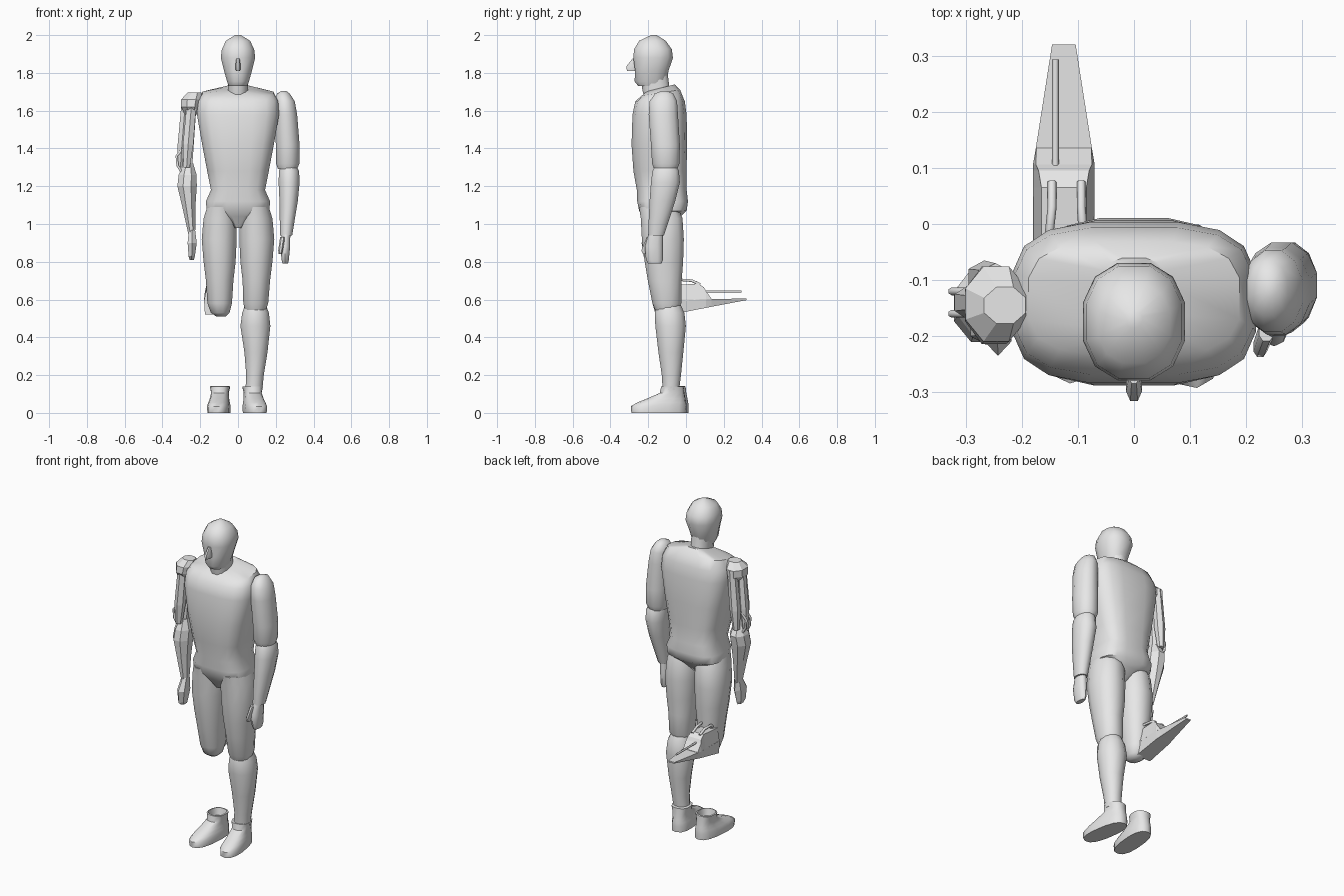
import bpy, bmesh, math
from mathutils import Matrix

grey = bpy.data.materials.new("plain grey")
grey.diffuse_color = (0.8, 0.8, 0.8, 1)


def finish(name, bm, smooth=True, angle=50):
    bmesh.ops.recalc_face_normals(bm, faces=bm.faces)
    me = bpy.data.meshes.new(name)
    bm.to_mesh(me)
    bm.free()
    ob = bpy.data.objects.new(name, me)
    bpy.context.collection.objects.link(ob)
    me.materials.append(grey)
    if smooth:
        bpy.ops.object.select_all(action='DESELECT')
        ob.select_set(True)
        bpy.context.view_layer.objects.active = ob
        bpy.ops.object.shade_smooth_by_angle(angle=math.radians(angle))
    return ob


def bridge(bm, rings):
    for a, b in zip(rings, rings[1:]):
        n = len(a)
        for i in range(n):
            bm.faces.new((a[i], a[(i + 1) % n], b[(i + 1) % n], b[i]))
    bm.faces.new(rings[0])
    bm.faces.new(rings[-1])


def loft(name, rows, n=12, p=2.3, smooth=True, angle=50, turn=0, pivot=(0, 0)):
    """Stack of rounded rings: z, x0, x1, y0, y1 and optional tilt."""
    bm = bmesh.new()
    rings = []
    for z, x0, x1, y0, y1, *tilt in rows:
        ring = []
        for i in range(n):
            t = 2 * math.pi * (i + 0.5) / n
            c, s = math.cos(t), math.sin(t)
            u = math.copysign(abs(c) ** (2 / p), c)
            v = math.copysign(abs(s) ** (2 / p), s) * (y1 - y0) / 2
            ring.append(bm.verts.new(((x0 + x1) / 2 + u * (x1 - x0) / 2, (y0 + y1) / 2 + v,
                                      z + (tilt[0] * v if tilt else 0))))
        rings.append(ring)
    bridge(bm, rings)
    if turn:
        m = Matrix.Translation((*pivot, 0)) @ Matrix.Rotation(math.radians(turn), 4, 'Z')
        bmesh.ops.transform(bm, verts=bm.verts, matrix=m @ Matrix.Translation((-pivot[0], -pivot[1], 0)))
    return finish(name, bm, smooth, angle)


def block(name, cx, rows):
    """Flat-sided loft along y: y, bottom half width, top half width, z0, z1."""
    bm = bmesh.new()
    bridge(bm, [[bm.verts.new(q) for q in ((cx - b, y, z0), (cx + b, y, z0), (cx + t, y, z1), (cx - t, y, z1))]
                for y, b, t, z0, z1 in rows])
    return finish(name, bm, False)


def rod(name, pts, r):
    cu = bpy.data.curves.new(name, 'CURVE')
    cu.dimensions = '3D'
    cu.bevel_depth, cu.bevel_resolution, cu.use_fill_caps = r, 1, True
    sp = cu.splines.new('POLY')
    sp.points.add(len(pts) - 1)
    for q, co in zip(sp.points, pts):
        q.co = (*co, 1)
    ob = bpy.data.objects.new(name, cu)
    bpy.context.collection.objects.link(ob)
    cu.materials.append(grey)


# Head, neck and nose
loft("head", [(1.73, -.05, .05, -.255, -.12), (1.755, -.06, .06, -.275, -.10), (1.81, -.076, .076, -.272, -.09),
              (1.88, -.094, .094, -.282, -.066), (1.925, -.088, .088, -.278, -.072),
              (1.97, -.066, .066, -.25, -.105), (2.0, -.015, .015, -.185, -.155)], n=12)
loft("neck", [(1.65, -.056, .056, -.22, -.07), (1.72, -.054, .054, -.235, -.085), (1.80, -.058, .058, -.245, -.095)])
loft("nose", [(1.81, -.012, .012, -.315, -.25), (1.835, -.015, .015, -.318, -.25), (1.875, -.010, .010, -.285, -.25)],
     n=8)

# Torso with pelvis wedge
loft("torso", [(.98, -.02, .02, -.20, -.08), (1.04, -.09, .09, -.235, -.025), (1.07, -.168, .168, -.25, .005),
               (1.12, -.172, .172, -.26, .012), (1.18, -.145, .145, -.262, .005), (1.28, -.165, .165, -.28, .004),
               (1.42, -.192, .192, -.29, .008), (1.58, -.22, .22, -.285, .005), (1.65, -.215, .215, -.27, -.005),
               (1.695, -.19, .19, -.235, -.03, .15), (1.72, -.06, .06, -.21, -.06, .25)], n=16, p=3.2, angle=45)

# Natural left arm
loft("left_upper_arm", [(1.29, .21, .315, -.17, -.045), (1.32, .20, .327, -.182, -.032), (1.42, .198, .328, -.188, -.03),
                        (1.58, .193, .315, -.20, -.04), (1.65, .193, .302, -.195, -.045),
                        (1.69, .205, .275, -.165, -.065), (1.705, .23, .255, -.13, -.10)], p=2.1)
loft("left_forearm", [(.94, .222, .288, -.20, -.115), (1.0, .22, .298, -.20, -.095), (1.12, .218, .318, -.195, -.055),
                      (1.22, .213, .328, -.188, -.03), (1.28, .215, .325, -.18, -.035),
                      (1.31, .225, .31, -.165, -.05)], p=2.1)
loft("left_hand", [(.79, .235, .265, -.20, -.13), (.81, .23, .27, -.212, -.122), (.88, .222, .277, -.218, -.122),
                   (.95, .23, .278, -.198, -.122)], n=10)
loft("left_thumb", [(.84, .215, .232, -.228, -.20), (.86, .212, .238, -.238, -.20), (.93, .222, .25, -.21, -.17)], n=8)

# Faceted right arm
loft("right_shoulder", [(1.58, -.285, -.205, -.19, -.10), (1.62, -.305, -.195, -.22, -.07),
                        (1.66, -.305, -.186, -.215, -.07), (1.695, -.27, -.19, -.18, -.11)], n=8, p=2, smooth=False)
for name, x, y, w in (("front", -.252, -.185, .032), ("back", -.255, -.095, .032), ("outer", -.285, -.14, .026)):
    loft("right_arm_strut_" + name,
         [(1.30, x - .02 - w * .6, x - .02 + w * .6, y - .02, y + .02),
          (1.42, x - .012 - w, x - .012 + w, y - .03, y + .03),
          (1.66, x + .008 - w * .9, x + .008 + w * .9, y - .025, y + .025)], n=6, p=2, smooth=False)
loft("right_arm_core", [(1.28, -.30, -.24, -.17, -.11), (1.64, -.275, -.215, -.17, -.11)], n=6, p=2, smooth=False)
for y in (-.16, -.12):
    rod("elbow_cable", [(-.29, y, 1.40), (-.325, y, 1.36), (-.32, y, 1.31), (-.29, y, 1.26)], .007)
loft("right_forearm", [(.95, -.265, -.225, -.19, -.13), (1.10, -.30, -.222, -.205, -.10),
                       (1.20, -.325, -.214, -.215, -.08), (1.26, -.318, -.215, -.205, -.07),
                       (1.32, -.29, -.235, -.175, -.105)], n=8, p=2, smooth=False)
loft("right_hand", [(.81, -.258, -.232, -.20, -.15), (.83, -.264, -.226, -.225, -.14),
                    (.90, -.27, -.215, -.235, -.125), (.97, -.262, -.225, -.19, -.13)], n=6, p=2.2, smooth=False)

# Legs: whole left leg, right thigh ending in a rounded stump
thigh = [(.70, .022, .172, -.205, -.02), (.80, .01, .185, -.222, -.012), (.92, .004, .195, -.237, -.008),
         (1.03, .004, .185, -.243, -.015), (1.09, .02, .165, -.252, -.04)]
loft("left_thigh", [(.545, .035, .15, -.165, -.04), (.58, .026, .162, -.18, -.022)] + thigh, p=2.2)
loft("right_thigh", [(.51, -.115, -.065, -.135, -.075), (.53, -.145, -.043, -.165, -.045),
                     (.58, -.164, -.03, -.18, -.025)] + [(z, -b, -a, c, d) for z, a, b, c, d in thigh], p=2.2)
loft("left_shin", [(.12, .038, .13, -.125, -.035), (.20, .042, .138, -.13, -.025), (.32, .032, .158, -.148, -.012),
                   (.46, .01, .174, -.165, .002), (.53, .02, .166, -.168, -.006), (.57, .035, .15, -.155, -.025)], p=2.1)


# Feet: the right one is an empty boot with a sunken opening
def foot(name, cx, dy, turn, hollow):
    rows = [(0, .058, -.292, .003), (.035, .06, -.295, .004), (.055, .055, -.26, .002), (.075, .05, -.21, -.002),
            (.105, .046, -.14, -.008), (.14, .054, -.132, -.012)]
    if hollow:
        rows += [(.142, .046, -.125, -.02), (.10, .04, -.115, -.03)]
    loft(name, [(z, cx - w, cx + w, a + dy, b + dy) for z, w, a, b in rows], n=14, p=2.5,
         turn=turn, pivot=(cx, -.07 + dy))


foot("left_foot", .077, 0, 9, False)
foot("right_boot", -.095, .01, -5, True)

# Craft-like attachment behind the right knee
cx = -.125
block("attachment_hull", cx, [(-.07, .05, .055, .522, .60), (.105, .045, .055, .556, .602), (.135, .04, .05, .562, .602),
                              (.32, .015, .021, .597, .606)])
block("attachment_body", cx, [(-.07, .055, .04, .59, .675), (.065, .055, .04, .60, .685), (.095, .055, .045, .60, .665),
                              (.106, .055, .05, .60, .645), (.135, .05, .049, .60, .604)])
rod("barrel", [(-.14, .09, .643), (-.14, .293, .643)], .006)
for x, lean in ((-.152, .006), (-.09, -.004)):
    rod("handle", [(x, -.04, .69), (x, -.025, .704), (x + lean, .03, .70), (x + lean, .075, .68)], .008)
